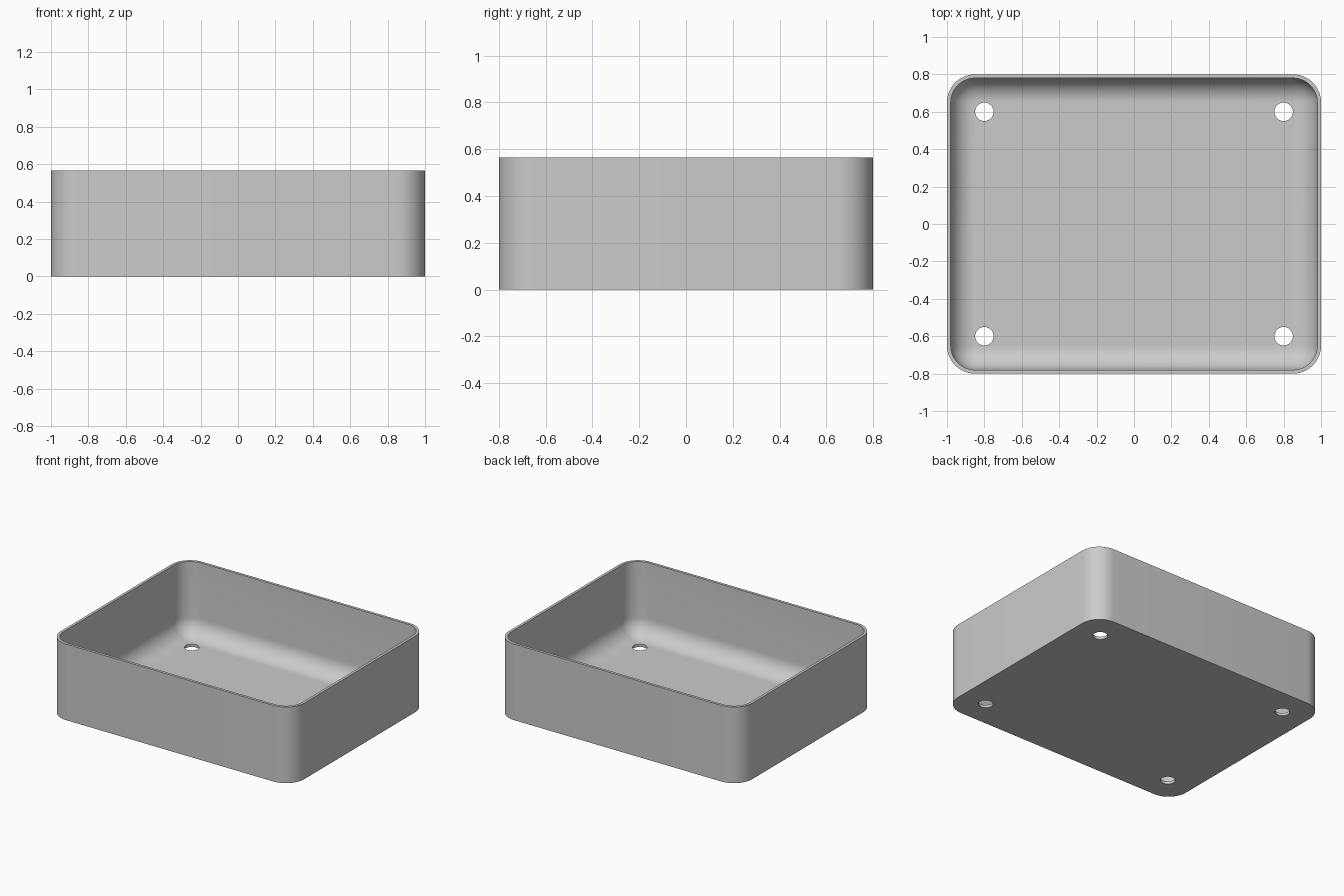
import bpy, bmesh, math

cube = bpy.data.objects.get("Cube")
if cube:
    bpy.data.objects.remove(cube, do_unlink=True)

HALF_X, HALF_Y, HEIGHT = 1.0, 0.8, 0.565
CORNER, WALL = 0.15, 0.02
STEPS = 12

grey = bpy.data.materials.new("plain grey")
grey.use_nodes = True
colour = (0.6, 0.6, 0.6, 1)
grey.diffuse_color = colour
grey.node_tree.nodes["Principled BSDF"].inputs["Base Color"].default_value = colour


def rounded_ring(bm, inset, z):
    """Rounded rectangle of vertices, shrunk by the inset."""
    radius = CORNER - inset
    ring = []
    for quarter, (sx, sy) in enumerate([(1, 1), (-1, 1), (-1, -1), (1, -1)]):
        for i in range(STEPS + 1):
            a = math.pi / 2 * (quarter + i / STEPS)
            ring.append(bm.verts.new((sx * (HALF_X - CORNER) + radius * math.cos(a),
                                      sy * (HALF_Y - CORNER) + radius * math.sin(a), z)))
    return ring


# Tray shell: outer wall, thin rim, inner wall and rounded fillet to the floor
fillet = CORNER - WALL
profile = [(0, 0), (0, HEIGHT), (WALL, HEIGHT)]
for i in range(STEPS + 1):
    a = math.pi / 2 * i / STEPS
    profile.append((CORNER - fillet * math.cos(a), CORNER - fillet * math.sin(a)))

bm = bmesh.new()
rings = [rounded_ring(bm, d, z) for d, z in profile]
for low, high in zip(rings, rings[1:]):
    for i in range(len(low)):
        j = (i + 1) % len(low)
        bm.faces.new((low[i], low[j], high[j], high[i]))
bm.faces.new(rings[0][::-1])
bm.faces.new(rings[-1])
bmesh.ops.remove_doubles(bm, verts=bm.verts, dist=1e-5)
bmesh.ops.recalc_face_normals(bm, faces=bm.faces)
mesh = bpy.data.meshes.new("tray")
bm.to_mesh(mesh)
bm.free()
tray = bpy.data.objects.new("tray", mesh)
bpy.context.collection.objects.link(tray)
mesh.materials.append(grey)

# Four round floor holes, cut by one helper made of cylinders
bm = bmesh.new()
for x in (-0.8, 0.8):
    for y in (-0.6, 0.6):
        made = bmesh.ops.create_cone(bm, cap_ends=True, segments=32, radius1=0.0495,
                                     radius2=0.0495, depth=0.2)
        bmesh.ops.translate(bm, verts=made["verts"], vec=(x, y, 0))
cut_mesh = bpy.data.meshes.new("hole_cutter")
bm.to_mesh(cut_mesh)
bm.free()
cut_mesh.materials.append(grey)
cutter = bpy.data.objects.new("hole_cutter", cut_mesh)
bpy.context.collection.objects.link(cutter)

cut = tray.modifiers.new("floor holes", "BOOLEAN")
cut.operation = "DIFFERENCE"
cut.solver = "EXACT"
cut.object = cutter
bpy.ops.object.select_all(action="DESELECT")
bpy.context.view_layer.objects.active = tray
tray.select_set(True)
bpy.ops.object.modifier_apply(modifier=cut.name)
bpy.data.objects.remove(cutter, do_unlink=True)
bpy.ops.object.shade_smooth_by_angle(angle=math.radians(30))
